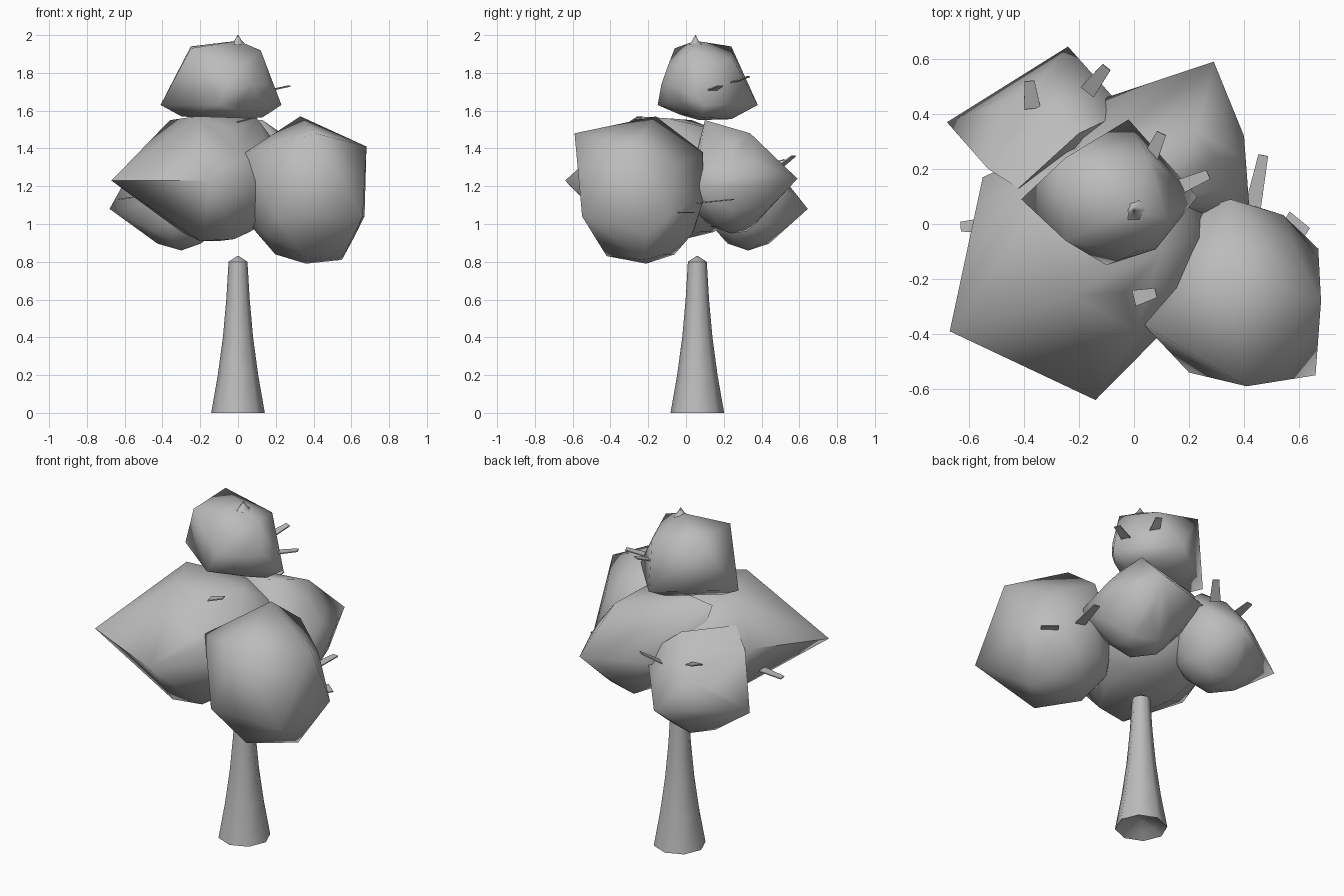
import bpy
import bmesh
import math
from mathutils import Matrix, Vector

default = bpy.data.objects.get("Cube")
if default:
    bpy.data.objects.remove(default, do_unlink=True)

# One plain grey for the whole tree
grey = bpy.data.materials.new("plain grey")
grey.use_nodes = True
colour = (0.5, 0.5, 0.5, 1)
grey.diffuse_color = colour
for node in grey.node_tree.nodes:
    if node.type == 'BSDF_PRINCIPLED':
        node.inputs["Base Color"].default_value = colour


def finish(bm, name, angle):
    """Turn a bmesh into a shaded, coloured object."""
    bmesh.ops.recalc_face_normals(bm, faces=bm.faces[:])
    mesh = bpy.data.meshes.new(name)
    bm.to_mesh(mesh)
    bm.free()
    mesh.materials.append(grey)
    obj = bpy.data.objects.new(name, mesh)
    bpy.context.collection.objects.link(obj)
    bpy.ops.object.select_all(action='DESELECT')
    obj.select_set(True)
    bpy.context.view_layer.objects.active = obj
    bpy.ops.object.shade_smooth_by_angle(angle=math.radians(angle))
    return obj


def foliage(name, centre, radii, corners):
    """Rounded leaf mass stretched out to a few sharp corners."""
    place = Matrix.LocRotScale(Vector(centre), None, Vector(radii))
    ball = bmesh.new()
    bmesh.ops.create_icosphere(ball, subdivisions=2, radius=1, matrix=place)
    bm = bmesh.new()
    for point in [v.co for v in ball.verts] + [Vector(c) for c in corners]:
        bm.verts.new(point)
    ball.free()
    bmesh.ops.convex_hull(bm, input=bm.verts[:])
    loose = [v for v in bm.verts if not v.link_faces]
    bmesh.ops.delete(bm, geom=loose, context='VERTS')
    return finish(bm, name, 70)


def lathe(name, centre, profile, sides):
    """Spin a radius and height profile around a vertical axis."""
    bm = bmesh.new()
    rings = []
    for radius, height in profile:
        ring = []
        for i in range(sides):
            turn = math.tau * i / sides
            ring.append(bm.verts.new((centre[0] + radius * math.cos(turn),
                                      centre[1] + radius * math.sin(turn),
                                      height)))
        rings.append(ring)
    for low, high in zip(rings, rings[1:]):
        for i in range(sides):
            j = (i + 1) % sides
            bm.faces.new((low[i], low[j], high[j], high[i]))
    bm.faces.new(rings[0])
    bm.faces.new(rings[-1])
    return finish(bm, name, 50)


def twig(name, start, end, width=0.06):
    """Thin flat tapered shoot poking out of the leaves."""
    start, end = Vector(start), Vector(end)
    along = (end - start).normalized()
    side = along.cross(Vector((0, 0, 1))).normalized() * width / 2
    lift = side.cross(along).normalized() * 0.003
    bm = bmesh.new()
    for point, scale in ((start, 1), (end, 0.6)):
        for across in (-1, 1):
            for up in (-1, 1):
                bm.verts.new(point + side * across * scale + lift * up)
    bmesh.ops.convex_hull(bm, input=bm.verts[:])
    return finish(bm, name, 30)


# Flared trunk with a hollow foot and a low pointed tip
lathe("trunk", (0, 0.06),
      [(0.02, 0.06), (0.09, 0.03), (0.142, 0), (0.107, 0.2), (0.08, 0.4),
       (0.062, 0.6), (0.05, 0.8), (0.005, 0.83)], 8)

# Wide main crown
foliage("main_crown", (-0.1, -0.05, 1.23), (0.38, 0.4, 0.32), [
    (-0.67, -0.39, 1.23), (-0.14, -0.64, 1.23), (-0.22, -0.26, 1.57),
    (-0.36, 0.03, 1.55), (-0.55, 0.17, 1.35), (-0.2, -0.33, 0.91),
    (-0.02, -0.31, 0.92), (0.1, -0.1, 1.56)])

# Rear mass joined to the main crown
foliage("rear_foliage", (0.17, 0.24, 1.2), (0.24, 0.23, 0.25), [
    (0.29, 0.59, 1.24), (-0.1, 0.46, 1.25), (0.4, 0.32, 1.25),
    (0.42, 0.05, 1.2), (0.23, 0.34, 1.48), (0.13, 0.1, 1.55),
    (-0.28, 0.15, 1.53), (-0.25, 0.25, 1.3), (0.12, 0.32, 0.96),
    (0.28, 0.25, 0.98)])

# Large drooping front mass
foliage("front_foliage", (0.36, -0.21, 1.12), (0.31, 0.3, 0.33), [
    (0.33, -0.16, 1.57), (0.68, -0.28, 1.41), (0.41, -0.59, 1.48),
    (0.66, -0.55, 1.04), (0.67, -0.09, 1.04), (0.35, 0.09, 1.38),
    (0.04, -0.37, 1.38), (0.2, -0.54, 1.04), (0.55, -0.22, 0.81),
    (0.35, -0.42, 0.83), (0.05, -0.2, 1.04)])

# Small low mass at the back
foliage("low_foliage", (-0.3, 0.33, 1.1), (0.24, 0.22, 0.24), [
    (-0.68, 0.37, 1.08), (-0.24, 0.645, 1.08), (-0.03, 0.41, 1.28),
    (-0.42, 0.13, 1.44), (-0.53, 0.2, 1.35), (-0.2, 0.33, 1.42),
    (-0.29, 0.43, 1.35)])

# Topmost mass with a small peak
foliage("top_foliage", (-0.05, 0.07, 1.74), (0.22, 0.2, 0.19), [
    (-0.41, 0.09, 1.63), (-0.25, 0.24, 1.94), (-0.25, -0.06, 1.93),
    (0, 0.05, 1.97), (-0.02, 0.38, 1.63), (0.23, 0.1, 1.63),
    (0.12, 0.02, 1.92), (-0.1, -0.15, 1.63), (0.05, 0.25, 1.87),
    (-0.3, 0.07, 1.57), (0.13, 0.08, 1.565), (-0.04, 0.24, 1.555)])
lathe("peak", (0, 0.05), [(0.04, 1.95), (0.02, 1.97), (0.002, 2)], 6)

# Shoots sticking out of the leaf masses
for label, start, end in (
        ("top_side", (0.13, 0.12, 1.7), (0.27, 0.18, 1.73)),
        ("top_rear", (0.05, 0.22, 1.74), (0.1, 0.33, 1.78)),
        ("rear", (0.43, 0.05, 1.11), (0.47, 0.25, 1.13)),
        ("low_inner", (-0.17, 0.48, 1.29), (-0.1, 0.57, 1.36)),
        ("low_outer", (-0.37, 0.42, 1.31), (-0.38, 0.52, 1.34)),
        ("crown_side", (-0.5, 0, 1.15), (-0.63, -0.01, 1.13)),
        ("crown_front", (0, -0.27, 1.54), (0.08, -0.25, 1.56)),
        ("front", (0.55, 0.02, 1.06), (0.63, -0.03, 1.06))):
    twig(label + "_twig", start, end)
